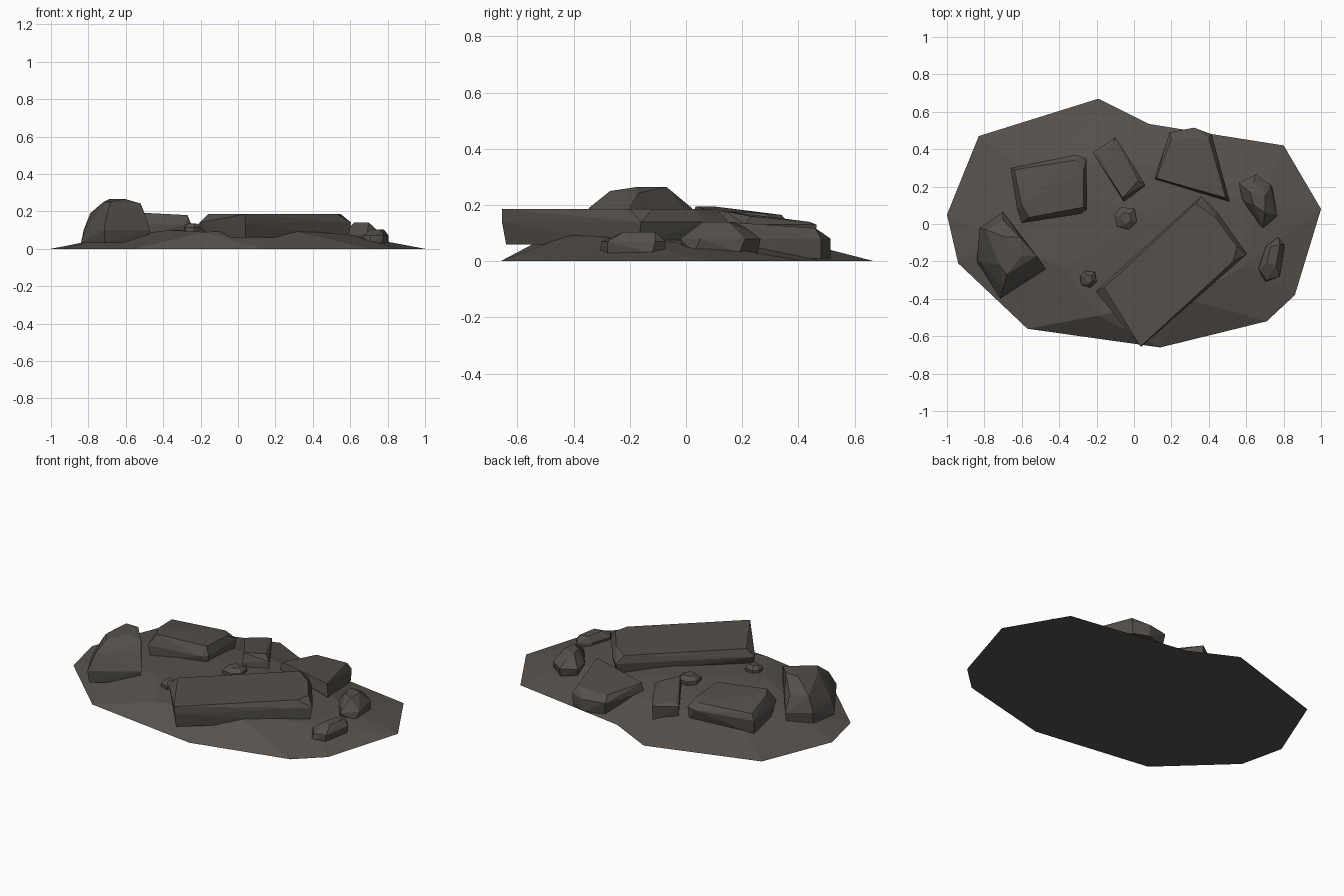
import bpy, bmesh
from mathutils import Vector
from mathutils.geometry import delaunay_2d_cdt


def material(name, col):
    m = bpy.data.materials.new(name)
    m.diffuse_color = (*col, 1)
    return m


EARTH = material("brown earth", (0.098, 0.084, 0.074))
STONE = material("grey brown stone", (0.089, 0.080, 0.070))


def finish(name, bm, mat):
    bmesh.ops.recalc_face_normals(bm, faces=bm.faces)
    me = bpy.data.meshes.new(name)
    bm.to_mesh(me)
    bm.free()
    me.materials.append(mat)
    ob = bpy.data.objects.new(name, me)
    bpy.context.collection.objects.link(ob)


def rock(name, *layers):
    """Faceted boulder: hull around horizontal layers (z, xy points)."""
    bm = bmesh.new()
    for z, pts in layers:
        for p in pts:
            bm.verts.new((p[0], p[1], p[2] if len(p) > 2 else z))
    res = bmesh.ops.convex_hull(bm, input=bm.verts)
    junk = {g for g in res["geom_interior"] + res["geom_unused"]
            if isinstance(g, bmesh.types.BMVert)}
    bmesh.ops.delete(bm, geom=list(junk), context='VERTS')
    bmesh.ops.dissolve_limit(bm, angle_limit=0.03, verts=bm.verts, edges=bm.edges)
    finish(name, bm, STONE)


# Low earth mound: flat outline plus raised inner points, triangulated
rim = [(-1, .05), (-.94, -.21), (-.57, -.56), (.14, -.66), (.71, -.52), (.86, -.38),
       (1, .08), (.80, .42), (.42, .48), (.08, .535), (-.19, .67), (-.83, .47)]
inner = [(-.19, -.49, .09), (-.37, -.24, .10), (.28, -.40, .10), (.60, -.22, .075),
         (.10, .05, .11), (-.45, .2, .09), (.33, .25, .075), (.66, .08, .06),
         (-.72, -.08, .055), (-.12, .36, .08)]
co = [Vector(p) for p in rim] + [Vector(p[:2]) for p in inner]
n = len(rim)
vs, _, fs, *_ = delaunay_2d_cdt(co, [(i, (i + 1) % n) for i in range(n)], [], 1, 1e-5)
bm = bmesh.new()
bv = []
for v in vs:
    z = next((p[2] for p in inner if (Vector(p[:2]) - v).length < 1e-4), 0)
    bv.append(bm.verts.new((v.x, v.y, z)))
for f in fs:
    bm.faces.new([bv[i] for i in f])
bmesh.ops.holes_fill(bm, edges=[e for e in bm.edges if e.is_boundary], sides=0)
finish("earth_mound", bm, EARTH)

# Large flat slab jutting over the front edge
rock("front_slab",
     (.06, [(-.17, -.38), (.04, -.64), (.59, -.17), (.36, .13)]),
     (.14, [(-.205, -.36), (.04, -.655), (.605, -.16), (.36, .15), (.44, .07)]),
     (.185, [(-.16, -.34), (.035, -.655), (.53, -.20), (.55, -.12), (.44, .03),
             (.33, .11)]))

# Sloping slab at the back right
rock("back_slab",
     (.01, [(.13, .25), (.20, .48), (.32, .515), (.41, .48), (.505, .13)]),
     (.08, [(.11, .24), (.19, .49), (.32, .515), (.415, .48), (.51, .12)]),
     (.14, [(.12, .245, .13), (.20, .455, .115), (.40, .46, .118), (.49, .14)]))

# Broad blocky boulder at the back left
rock("back_left_boulder",
     (.05, [(-.65, .29), (-.27, .35), (-.26, .08), (-.58, .01), (-.62, .09)]),
     (.13, [(-.66, .30), (-.31, .37), (-.255, .35), (-.25, .08), (-.28, .055),
            (-.60, .005), (-.625, .08)]),
     (.19, [(-.64, .29, .165), (-.32, .34, .165), (-.27, .28, .17), (-.27, .09, .18),
            (-.56, .035, .195), (-.60, .10, .195)]))

# Upright block in the back middle
rock("back_middle_block",
     (.05, [(-.21, .37), (-.10, .455), (.06, .20), (-.05, .13)]),
     (.13, [(-.22, .38), (-.10, .465), (.06, .21), (.03, .19), (-.055, .12)]),
     (.16, [(-.19, .37, .145), (-.11, .44, .14), (.02, .23), (-.06, .14, .178)]))

# Tallest boulder at the left
rock("tall_left_boulder",
     (.03, [(-.70, .05), (-.82, -.03), (-.84, -.20), (-.71, -.39), (-.49, -.24)]),
     (.10, [(-.70, .065), (-.825, -.02), (-.82, -.20), (-.715, -.40), (-.47, -.24)]),
     (.19, [(-.70, .02), (-.79, -.03), (-.76, -.19), (-.70, -.345), (-.50, -.20)]),
     (.265, [(-.69, -.07), (-.72, -.22, .25), (-.68, -.27, .25), (-.61, -.07),
             (-.52, -.17, .242), (-.60, -.17)]))

# Smaller boulders on the right
rock("right_boulder",
     (.03, [(.57, .21), (.65, .255), (.74, .19), (.755, .03), (.67, -.01), (.60, .10)]),
     (.08, [(.56, .22), (.65, .265), (.73, .21), (.765, .05), (.69, -.02), (.58, .13)]),
     (.14, [(.62, .17), (.70, .15), (.70, .06), (.64, .10), (.64, .22, .115)]))
rock("right_small_boulder",
     (.03, [(.67, -.24), (.71, -.12), (.77, -.08), (.805, -.12), (.77, -.28), (.70, -.31)]),
     (.07, [(.665, -.24), (.705, -.12), (.77, -.07), (.805, -.11), (.78, -.28), (.71, -.30)]),
     (.104, [(.71, -.21), (.73, -.12), (.78, -.11), (.76, -.22)]))

# Two pebbles in the middle
PEBBLE = [(-1, .3), (-.4, 1), (.8, .85), (1, -.3), (.3, -1), (-.8, -.7)]
for name, x, y, r, z in (("middle_pebble", -.045, .03, .06, .145),
                         ("front_pebble", -.245, -.295, .045, .135)):
    ring = [(x + r * a, y + r * b) for a, b in PEBBLE]
    cap = [(x + r * .5 * a, y + r * .5 * b) for a, b in PEBBLE[:5]]
    rock(name, (.07, ring), (z - .02, ring), (z, cap))
